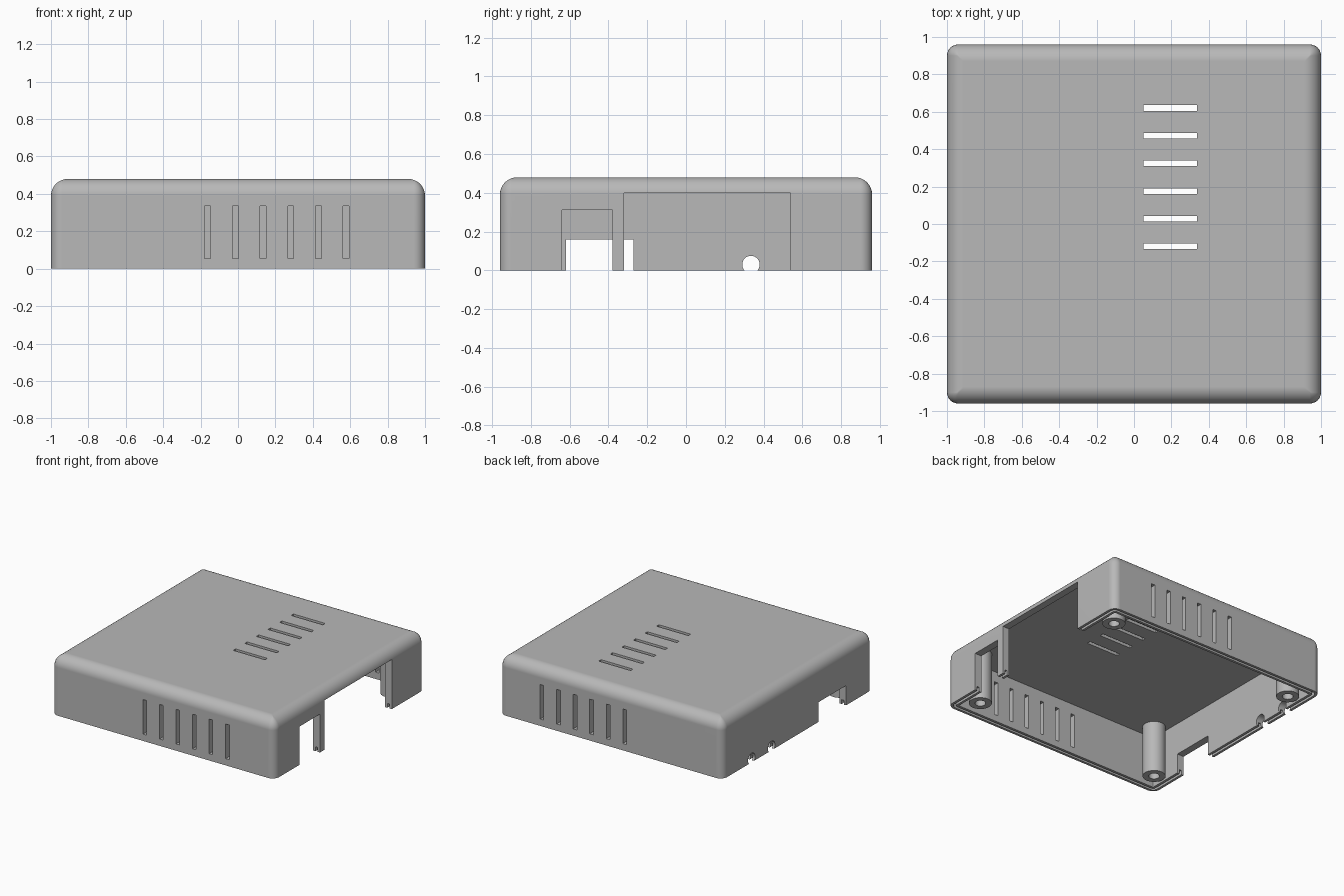
import bpy, bmesh, math
from mathutils import Matrix, Vector

if "Cube" in bpy.data.objects:
    bpy.data.objects.remove(bpy.data.objects["Cube"], do_unlink=True)

HX, HY, H = 1.0, 0.96, 0.48      # half width, half depth, height
WALL, ROUND, CORNER = 0.06, 0.09, 0.06

grey = bpy.data.materials.new("plain_grey")
grey.use_nodes = True
colour = (0.48, 0.48, 0.48, 1)
grey.diffuse_color = colour
grey.node_tree.nodes["Principled BSDF"].inputs["Base Color"].default_value = colour


def make_object(name, bm):
    bmesh.ops.recalc_face_normals(bm, faces=bm.faces)
    mesh = bpy.data.meshes.new(name)
    bm.to_mesh(mesh)
    bm.free()
    mesh.materials.append(grey)
    ob = bpy.data.objects.new(name, mesh)
    bpy.context.collection.objects.link(ob)
    return ob


def select_only(ob):
    bpy.ops.object.select_all(action='DESELECT')
    ob.select_set(True)
    bpy.context.view_layer.objects.active = ob


def smooth(ob):
    select_only(ob)
    bpy.ops.object.shade_smooth_by_angle(angle=math.radians(30))


def bridge(bm, a, b):
    for i in range(len(a)):
        j = (i + 1) % len(a)
        bm.faces.new((a[i], a[j], b[j], b[i]))


def rounded_ring(bm, inset, z, steps=6):
    """Rounded rectangle loop, set in from the outer walls."""
    r = max(CORNER - inset, 0.005)
    verts = []
    for k, (sx, sy) in enumerate(((1, 1), (-1, 1), (-1, -1), (1, -1))):
        cx, cy = sx * (HX - inset - r), sy * (HY - inset - r)
        for s in range(steps + 1):
            a = (k + s / steps) * math.pi / 2
            verts.append(bm.verts.new((cx + r * math.cos(a), cy + r * math.sin(a), z)))
    return verts


def add_box(bm, x0, x1, y0, y1, z0, z1):
    lo, hi = Vector((x0, y0, z0)), Vector((x1, y1, z1))
    m = Matrix.Translation((lo + hi) / 2) @ Matrix.Diagonal((*(hi - lo), 1))
    bmesh.ops.create_cube(bm, size=1, matrix=m)


# Shell: rounded lid outside, grooved rim, hollow inside
profile = []
for i in range(9):
    a = math.pi / 2 * (1 - i / 8)
    profile.append((ROUND * (1 - math.cos(a)), H - ROUND * (1 - math.sin(a))))
profile += [(0, 0), (0.02, 0), (0.02, 0.035), (0.04, 0.035), (0.04, 0),
            (WALL, 0), (WALL, H - WALL)]
bm = bmesh.new()
rings = [rounded_ring(bm, *p) for p in profile]
for a, b in zip(rings, rings[1:]):
    bridge(bm, a, b)
bm.faces.new(rings[0])
bm.faces.new(rings[-1])
shell = make_object("case_shell", bm)

# Cutters for vents and ports
bm = bmesh.new()
for i in range(6):
    step = 0.148 * i
    x = -0.162 + step
    add_box(bm, x - 0.016, x + 0.016, -1.1, -0.87, 0.055, 0.335)   # front vents
    x = -0.122 + step
    add_box(bm, x - 0.016, x + 0.016, 0.87, 1.1, 0.055, 0.335)     # back vents
    y = -0.12 + step
    add_box(bm, 0.052, 0.337, y - 0.015, y + 0.015, 0.38, 0.6)     # top vents
add_box(bm, 0.9, 1.1, -0.64, -0.38, -0.1, 0.31)                    # small port
add_box(bm, 0.9, 1.1, -0.32, 0.54, -0.1, 0.40)                     # large port
add_box(bm, -1.1, -0.9, -0.62, -0.27, -0.1, 0.16)                  # opposite port
for y in (0.335, 0.59):                                            # cable notches
    m = Matrix.Translation((-1, y, 0.03)) @ Matrix.Rotation(math.pi / 2, 4, 'Y')
    bmesh.ops.create_cone(bm, cap_ends=True, segments=24, radius1=0.045,
                          radius2=0.045, depth=0.2, matrix=m)
cutter = make_object("opening_cutter", bm)
cutter.hide_render = True

mod = shell.modifiers.new("openings", 'BOOLEAN')
mod.operation, mod.solver, mod.object = 'DIFFERENCE', 'EXACT', cutter
select_only(shell)
bpy.ops.object.modifier_apply(modifier=mod.name)
bpy.data.objects.remove(cutter, do_unlink=True)
smooth(shell)
shell.modifiers.new("clean_shading", 'WEIGHTED_NORMAL').keep_sharp = True

# Hollow screw posts in the four corners
for side, sx in (("left", 1), ("right", -1)):
    for end, sy in (("front", -1), ("back", 1)):
        bm = bmesh.new()
        loops = []
        for r, z in ((0.085, H - WALL + 0.01), (0.085, 0), (0.04, 0), (0.04, 0.3)):
            loops.append([bm.verts.new((r * math.cos(t * math.pi / 16),
                                        r * math.sin(t * math.pi / 16), z))
                          for t in range(32)])
        for a, b in zip(loops, loops[1:]):
            bridge(bm, a, b)
        bm.faces.new(loops[0])
        bm.faces.new(loops[-1])
        post = make_object(f"screw_post_{end}_{side}", bm)
        post.location = (sx * 0.84, sy * 0.77, 0)
        smooth(post)
